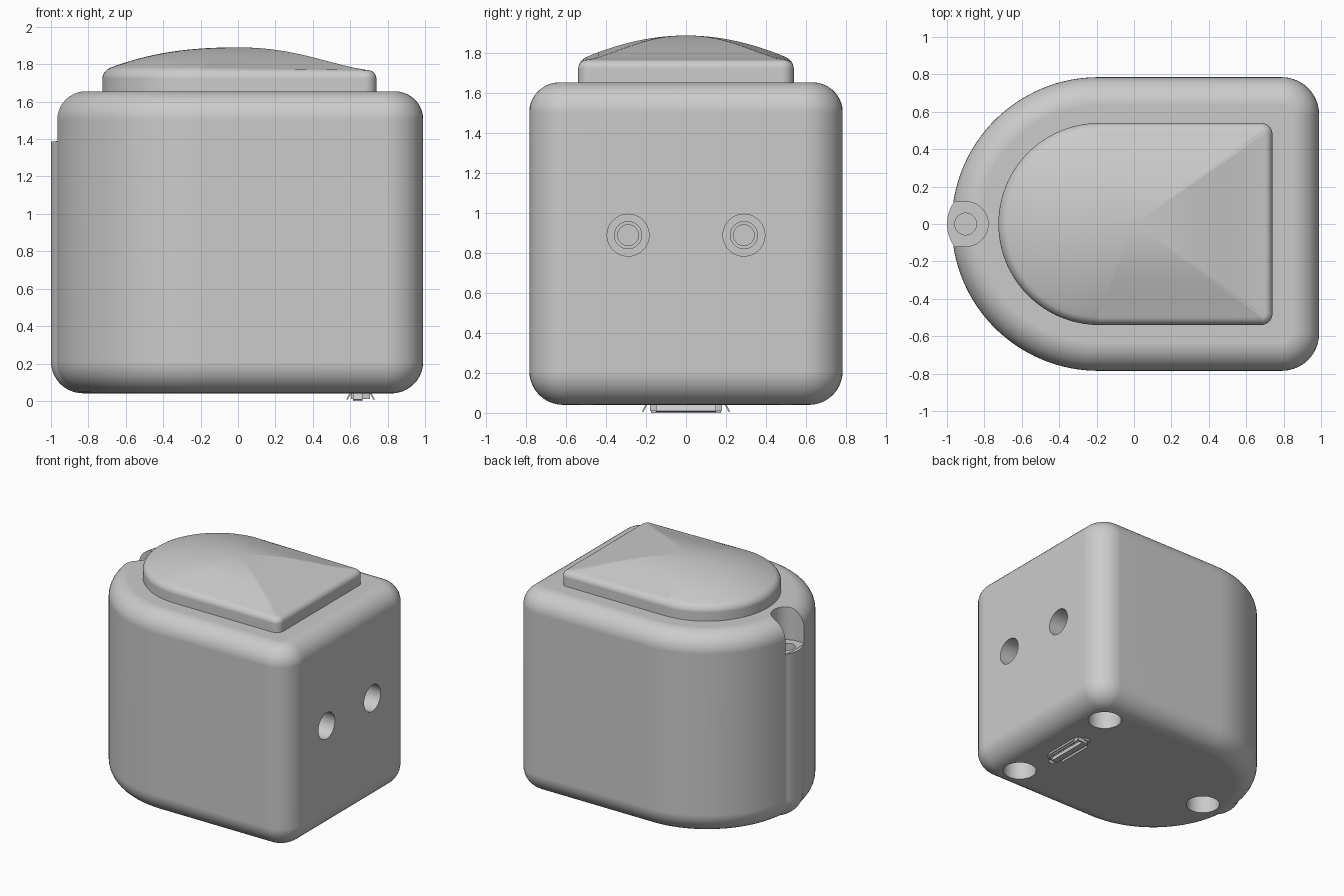
import bpy, bmesh, math
from mathutils import Matrix, Vector

cube = bpy.data.objects.get("Cube")
if cube:
    bpy.data.objects.remove(cube, do_unlink=True)

grey = bpy.data.materials.new("plain grey")
grey.use_nodes = True
grey.diffuse_color = (0.6, 0.6, 0.6, 1)
grey.node_tree.nodes["Principled BSDF"].inputs["Base Color"].default_value = (0.6, 0.6, 0.6, 1)


def finish(name, bm):
    bmesh.ops.recalc_face_normals(bm, faces=bm.faces)
    mesh = bpy.data.meshes.new(name)
    bm.to_mesh(mesh)
    bm.free()
    mesh.materials.append(grey)
    ob = bpy.data.objects.new(name, mesh)
    bpy.context.collection.objects.link(ob)
    return ob


def activate(ob):
    bpy.ops.object.select_all(action='DESELECT')
    ob.select_set(True)
    bpy.context.view_layer.objects.active = ob


def smooth(ob):
    activate(ob)
    bpy.ops.object.shade_smooth_by_angle(angle=math.radians(32))
    mod = ob.modifiers.new("even_normals", 'WEIGHTED_NORMAL')
    mod.keep_sharp = True


def arc(cx, cy, r, start, end, steps):
    angles = [math.radians(start + (end - start) * i / steps) for i in range(steps + 1)]
    return [(cx + r * math.cos(a), cy + r * math.sin(a)) for a in angles]


def d_outline(cx, r, right, corner, inset=0.0):
    """Half-round plan with a flat right end and two rounded corners."""
    x, y, c = right - corner, r - corner, corner - inset
    return (arc(cx, 0, r - inset, 90, 270, 64)
            + arc(x, -y, c, -90, 0, 10) + arc(x, y, c, 0, 90, 10))


def loft(name, rings):
    """Skin equal-length rings of 3D points and cap both ends."""
    bm = bmesh.new()
    rows = [[bm.verts.new(p) for p in ring] for ring in rings]
    n = len(rows[0])
    for a, b in zip(rows, rows[1:]):
        for i in range(n):
            j = (i + 1) % n
            bm.faces.new((a[i], a[j], b[j], b[i]))
    bm.faces.new(rows[0][::-1])
    bm.faces.new(rows[-1])
    return finish(name, bm)


def at(points, z):
    return [(x, y, z) for x, y in points]


def box(name, size, centre, rot=Matrix()):
    bm = bmesh.new()
    bmesh.ops.create_cube(bm, size=1, matrix=Matrix.Translation(centre) @ rot
                          @ Matrix.Diagonal((*size, 1)))
    return finish(name, bm)


def rod(r, start, end):
    """Cylinder used as a drill between two points."""
    start, end = Vector(start), Vector(end)
    axis = end - start
    rot = axis.to_track_quat('Z', 'Y').to_matrix().to_4x4()
    bm = bmesh.new()
    bmesh.ops.create_cone(bm, cap_ends=True, segments=48, radius1=r, radius2=r,
                          depth=axis.length, matrix=Matrix.Translation((start + end) / 2) @ rot)
    return finish("drill", bm)


def combine(ob, tool, operation='DIFFERENCE'):
    tool.hide_render = True
    mod = ob.modifiers.new("cut", 'BOOLEAN')
    mod.operation, mod.object, mod.solver = operation, tool, 'EXACT'
    activate(ob)
    bpy.ops.object.modifier_apply(modifier=mod.name)
    bpy.data.objects.remove(tool, do_unlink=True)


# Housing with rounded top and bottom rims
BOTTOM, TOP = 0.04, 1.655


def fillet(r, steps=10):
    angles = [math.pi / 2 * i / steps for i in range(steps + 1)]
    return [(r * (1 - math.sin(a)), r * (1 - math.cos(a))) for a in angles]


low, high = fillet(0.17), fillet(0.15)
profile = [(d, BOTTOM + h) for d, h in low] + [(d, TOP - h) for d, h in reversed(high)]
housing = loft("housing", [at(d_outline(-0.19, 0.785, 0.99, 0.2, d), z) for d, z in profile])

# Rib on the rounded end, with a screw recess above it
rib = loft("rib", [at(arc(-0.8, 0, 0.2 - d, 0, 354, 59), BOTTOM + 0.001 + h) for d, h in low]
           + [at(arc(-0.8, 0, 0.2, 0, 354, 59), 1.388)])
combine(housing, rib, 'UNION')
combine(housing, rod(0.12, (-0.9, 0, 1.39), (-0.9, 0, 1.8)))
combine(housing, box("slot", (0.2, 0.238, 0.5), (-1.0, 0, 1.64)))
combine(housing, rod(0.058, (-0.9, 0, 1.2), (-0.9, 0, 1.5)))

# Stepped bores in the flat end
for y in (-0.29, 0.29):
    combine(housing, rod(0.105, (0.82, y, 0.89), (1.1, y, 0.89)))
    combine(housing, rod(0.068, (0.74, y, 0.89), (0.9, y, 0.89)))
    combine(housing, rod(0.052, (0.66, y, 0.89), (0.8, y, 0.89)))

# Foot holes and the socket pocket underneath
for x, y in ((0.71, 0.5), (0.71, -0.5), (-0.68, 0)):
    combine(housing, rod(0.125, (x, y, -0.1), (x, y, 0.24)))
combine(housing, box("pocket", (0.09, 0.35, 0.3), (0.655, 0, 0.07)))
smooth(housing)

# Domed lid
LEFT, RIGHT, HALF, CX = -0.725, 0.74, 0.54, -0.185
lid_plan = d_outline(CX, HALF, RIGHT, 0.06)


def dome(x, y):
    mid, half = (LEFT + RIGHT) / 2, (RIGHT - LEFT) / 2
    across = HALF if x > CX else math.sqrt(max(HALF ** 2 - (x - CX) ** 2, 1e-4))
    along = 1 - min(1, abs((x - mid) / half)) ** 2.4
    return 1.765 + 0.125 * along * (1 - min(1, abs(y / across)) ** 2)


rings = [at(lid_plan, TOP - 0.02)]
for d, h in fillet(0.04, 5)[::-1]:
    ring = d_outline(CX, HALF, RIGHT, 0.06, d)
    rings.append([(x, y, dome(x, y) - h) for x, y in ring])
inner = d_outline(CX, HALF, RIGHT, 0.06, 0.04)
for i in range(1, 24):
    t = 1 - i / 24
    rings.append([(x * t, y * t, dome(x * t, y * t)) for x, y in inner])
smooth(loft("lid", rings))

# Socket shell, tongue and flared lips
SX = 0.655
for side in (-1, 1):
    box("socket_long_wall", (0.012, 0.35, 0.16), (SX + side * 0.045, 0, 0.09))
    box("socket_end_wall", (0.09, 0.012, 0.16), (SX, side * 0.175, 0.09))
    box("socket_long_lip", (0.008, 0.3, 0.038), (SX + side * 0.064, 0, 0.023),
        Matrix.Rotation(side * -0.5, 4, 'Y'))
    box("socket_end_lip", (0.05, 0.008, 0.038), (SX - 0.015, side * 0.208, 0.023),
        Matrix.Rotation(side * 0.5, 4, 'X'))
box("socket_tongue", (0.03, 0.26, 0.15), (SX - 0.015, 0, 0.115))
box("socket_rim", (0.05, 0.35, 0.03), (SX - 0.015, 0, 0.015)).data.transform(Matrix())
